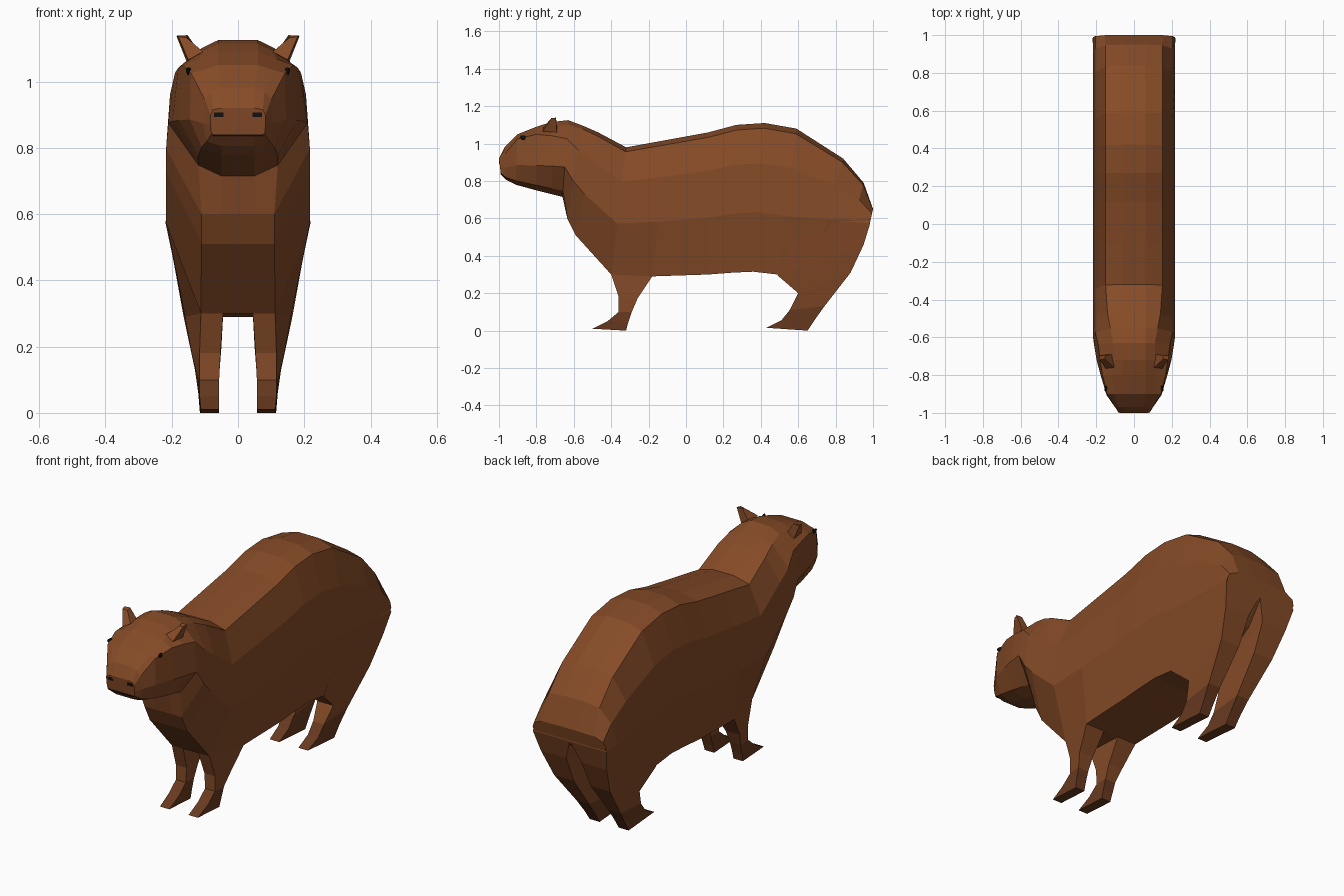
import bpy, bmesh


def material(name, rgb):
    m = bpy.data.materials.new(name)
    m.diffuse_color = (*rgb, 1)
    return m


FUR = material("brown_fur", (0.235, 0.07, 0.02))
DARK = material("dark_fur", (0.14, 0.042, 0.014))
BLACK = material("black", (0.006, 0.005, 0.005))


def loft(name, rings, dark_from=None, cap_start=True):
    """Skin closed rings of points and cap the ends; later bands may be dark."""
    bm = bmesh.new()
    rows = [[bm.verts.new(p) for p in ring] for ring in rings]
    n = len(rows[0])
    for k, (a, b) in enumerate(zip(rows, rows[1:])):
        for i in range(n):
            f = bm.faces.new((a[i], a[(i + 1) % n], b[(i + 1) % n], b[i]))
            f.material_index = int(dark_from is not None and k >= dark_from)
    if cap_start:
        bm.faces.new(rows[0])
    bm.faces.new(rows[-1]).material_index = int(dark_from is not None)
    bmesh.ops.recalc_face_normals(bm, faces=bm.faces)
    me = bpy.data.meshes.new(name)
    bm.to_mesh(me)
    bm.free()
    me.materials.append(FUR)
    me.materials.append(DARK)
    ob = bpy.data.objects.new(name, me)
    bpy.context.collection.objects.link(ob)


def section(yt, zt, yb, zb, widths, fracs):
    """Symmetric slanted cross-section from a top point to a bottom point."""
    half = [(w, yt + (yb - yt) * t, zt + (zb - zt) * t) for w, t in zip(widths, fracs)]
    return half + [(-x, y, z) for x, y, z in reversed(half)]


# Head, nose to neck: top y, z, bottom y, z, half widths, height of brow
head = [
    (-1.00, 0.92, -0.99, 0.835, (0.05, 0.075, 0.083, 0.083, 0.08, 0.05), 0.24),
    (-0.97, 0.98, -0.96, 0.805, (0.05, 0.08, 0.10, 0.105, 0.095, 0.05), 0.2),
    (-0.90, 1.05, -0.91, 0.78, (0.06, 0.11, 0.142, 0.145, 0.11, 0.05), 0.09),
    (-0.80, 1.09, -0.80, 0.75, (0.06, 0.115, 0.167, 0.177, 0.12, 0.05), 0.12),
    (-0.72, 1.115, -0.72, 0.73, (0.06, 0.11, 0.18, 0.198, 0.12, 0.05), 0.19),
    (-0.63, 1.125, -0.66, 0.715, (0.06, 0.11, 0.19, 0.21, 0.12, 0.05), 0.24),
]
# Body, neck to rump: top y, z, bottom y, z, top edge / lower edge half widths
body = [
    (-0.55, 1.095, -0.635, 0.60, 0.125, 0.11),
    (-0.47, 1.06, -0.59, 0.51, 0.14, 0.11),
    (-0.32, 0.98, -0.40, 0.30, 0.15, 0.112),
    (-0.10, 1.02, -0.18, 0.29, 0.15, 0.16),
    (0.12, 1.06, 0.12, 0.30, 0.15, 0.165),
    (0.27, 1.10, 0.25, 0.31, 0.15, 0.165),
    (0.42, 1.11, 0.36, 0.315, 0.15, 0.165),
    (0.59, 1.08, 0.49, 0.30, 0.15, 0.165),
    (0.84, 0.92, 0.70, 0.38, 0.15, 0.17),
    (0.95, 0.79, 0.86, 0.46, 0.15, 0.18),
    (1.00, 0.65, 0.98, 0.56, 0.155, 0.205),
]
rings = [section(a, b, c, d, w, (0, 0.06, t, 0.61, 0.92, 1)) for a, b, c, d, w, t in head]
rings += [section(a, b, c, d, (0.06, w, 0.205, 0.217, lo, 0.05), (0, 0.035, 0.27, 0.60, 1, 1))
          for a, b, c, d, w, lo in body]
loft("body_and_head", rings)

# Legs: front y, z, back y, z, inner x, front outer x, back outer x, thigh to toes
front = [
    (-0.48, 0.40, -0.15, 0.42, 0.045, 0.09, 0.16),
    (-0.40, 0.30, -0.18, 0.29, 0.045, 0.112, 0.16),
    (-0.36, 0.18, -0.26, 0.17, 0.053, 0.116, 0.138),
    (-0.36, 0.10, -0.29, 0.10, 0.057, 0.116, 0.12),
    (-0.42, 0.05, -0.31, 0.04, 0.057, 0.116, 0.117),
    (-0.50, 0.01, -0.32, 0.00, 0.057, 0.112, 0.113),
]
hind = [
    (0.75, 0.70, 0.96, 0.66, 0.0, 0.19, 0.195),
    (0.62, 0.60, 0.985, 0.575, 0.0, 0.21, 0.219),
    (0.49, 0.295, 0.95, 0.46, 0.045, 0.165, 0.195),
    (0.60, 0.20, 0.88, 0.31, 0.05, 0.145, 0.165),
    (0.555, 0.11, 0.74, 0.13, 0.057, 0.122, 0.13),
    (0.51, 0.055, 0.69, 0.06, 0.057, 0.118, 0.12),
    (0.43, 0.015, 0.65, 0.00, 0.057, 0.113, 0.115),
]
for side, s in (("left", 1), ("right", -1)):
    for name, rows, dark in (("front_leg", front, 3), ("hind_leg", hind, 4)):
        loft(f"{name}_{side}",
             [[(s * i, a, b), (s * of, a, b), (s * ob, c, d), (s * i, c, d)]
              for a, b, c, d, i, of, ob in rows], dark, False)

    # Ear: small wedge leaning outwards
    base = [(0.105, -0.76, 1.09), (0.15, -0.765, 1.065), (0.155, -0.69, 1.06), (0.115, -0.69, 1.085)]
    tip = [(0.155, -0.715, 1.132), (0.18, -0.72, 1.136), (0.186, -0.695, 1.138), (0.152, -0.695, 1.14)]
    loft(f"ear_{side}", [[(s * x, y, z) for x, y, z in r] for r in (base, tip)])

    # Eye and nostril
    bpy.ops.mesh.primitive_uv_sphere_add(segments=8, ring_count=6, location=(s * 0.148, -0.866, 1.03))
    eye = bpy.context.object
    eye.name = f"eye_{side}"
    eye.scale = (0.007, 0.024, 0.012)
    eye.rotation_euler = (-0.3, 0, s * 0.25)
    eye.data.materials.append(BLACK)
    bpy.ops.mesh.primitive_cube_add(size=1, location=(s * 0.058, -0.995, 0.900))
    nostril = bpy.context.object
    nostril.name = f"nostril_{side}"
    nostril.scale = (0.028, 0.012, 0.014)
    nostril.data.materials.append(BLACK)

# Mouth line
bpy.ops.mesh.primitive_cube_add(size=1, location=(0, -0.988, 0.838))
mouth = bpy.context.object
mouth.name = "mouth"
mouth.scale = (0.15, 0.008, 0.005)
mouth.data.materials.append(BLACK)
